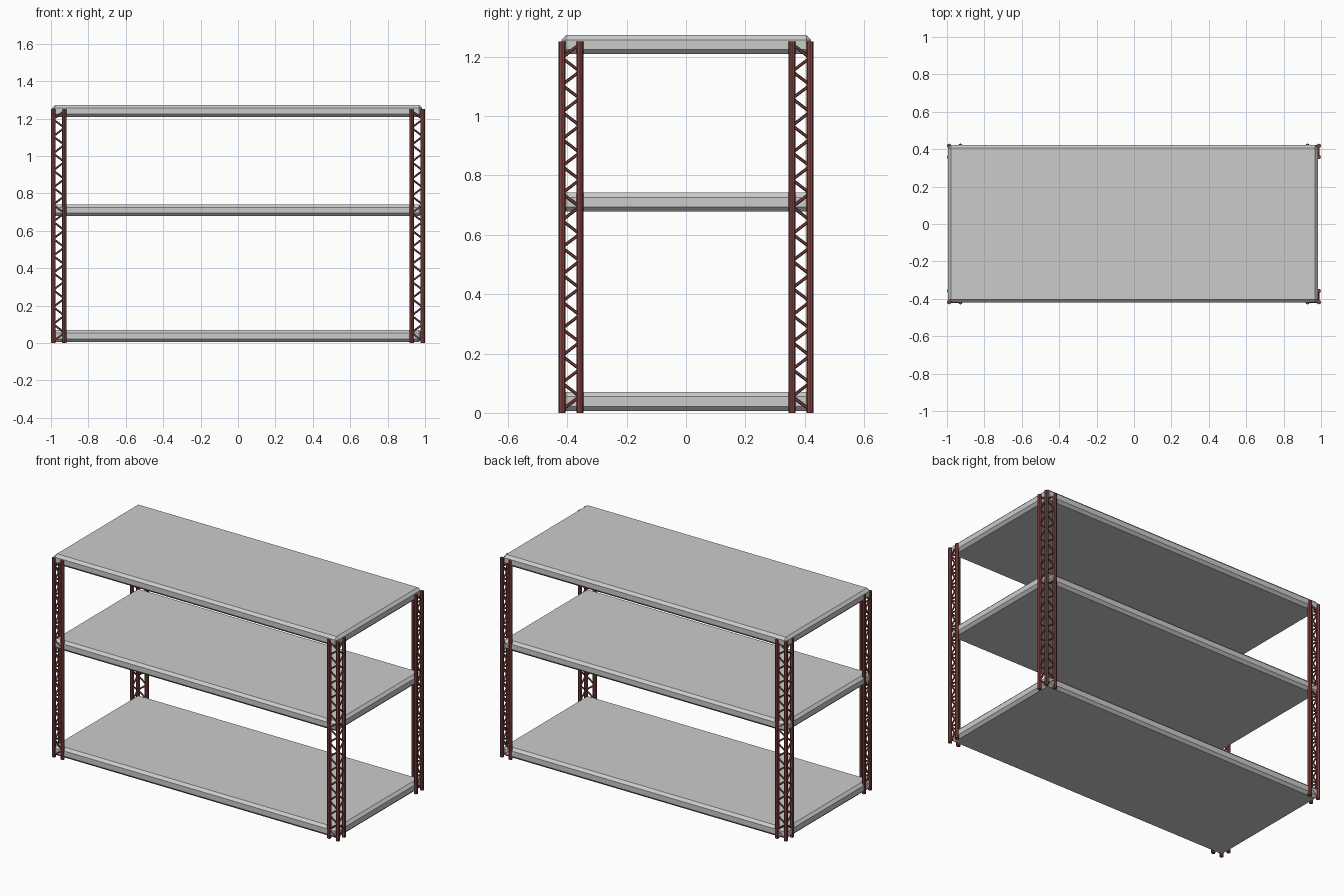
import bpy, bmesh
from mathutils import Vector, Matrix

if "Cube" in bpy.data.objects:
    bpy.data.objects.remove(bpy.data.objects["Cube"])

red = bpy.data.materials.new("red_steel")
red.diffuse_color = (0.22, 0.06, 0.055, 1)
red.use_nodes = True
red.node_tree.nodes["Principled BSDF"].inputs["Base Color"].default_value = red.diffuse_color

POST_X, POST_Y, GAP = 0.988, 0.418, 0.06
TOP = 1.252
STEPS = 27            # zigzag bars per truss


def rod(bm, a, b, radius, sides):
    a, b = Vector(a), Vector(b)
    d = b - a
    m = Matrix.Translation((a + b) / 2) @ d.to_track_quat('Z', 'Y').to_matrix().to_4x4()
    bmesh.ops.create_cone(bm, cap_ends=True, segments=sides, radius1=radius,
                          radius2=radius, depth=d.length, matrix=m)


def finish(bm, name, material=None):
    mesh = bpy.data.meshes.new(name)
    bm.to_mesh(mesh)
    bm.free()
    ob = bpy.data.objects.new(name, mesh)
    bpy.context.collection.objects.link(ob)
    if material:
        mesh.materials.append(material)
    return ob


# Shelves: slabs with chamfered edges
def shelf(name, z0, z1):
    bm = bmesh.new()
    bmesh.ops.create_cube(bm, size=1)
    bmesh.ops.scale(bm, vec=(1.978, 0.842, z1 - z0), verts=bm.verts)
    bmesh.ops.translate(bm, vec=(-0.005, 0.001, (z0 + z1) / 2), verts=bm.verts)
    ob = finish(bm, name)
    bev = ob.modifiers.new("chamfer", 'BEVEL')
    bev.width = 0.016
    bev.segments = 1


shelf("bottom_shelf", 0.006, 0.071)
shelf("middle_shelf", 0.678, 0.742)
shelf("top_shelf", 1.209, 1.273)


# Corner columns: a corner post and two side posts joined by zigzag bars
def column(name, sx, sy):
    corner = Vector((sx * POST_X, sy * POST_Y, 0))
    side_x = corner - Vector((sx * GAP, 0, 0))
    side_y = corner - Vector((0, sy * GAP, 0))
    up = Vector((0, 0, TOP))
    posts = bmesh.new()
    for p in (corner, side_x, side_y):
        rod(posts, p, p + up, 0.0118, 8)
    finish(posts, name + "_posts", red)
    bars = bmesh.new()
    dz = (TOP - 0.02) / STEPS
    for side in (side_x, side_y):
        for i in range(STEPS):
            a, b = (corner, side) if i % 2 == 0 else (side, corner)
            rod(bars, a + Vector((0, 0, 0.01 + i * dz)),
                b + Vector((0, 0, 0.01 + (i + 1) * dz)), 0.0052, 6)
    finish(bars, name + "_lattice", red)


for ny, sy in (("front", -1), ("back", 1)):
    for nx, sx in (("left", -1), ("right", 1)):
        column(f"{ny}_{nx}", sx, sy)
